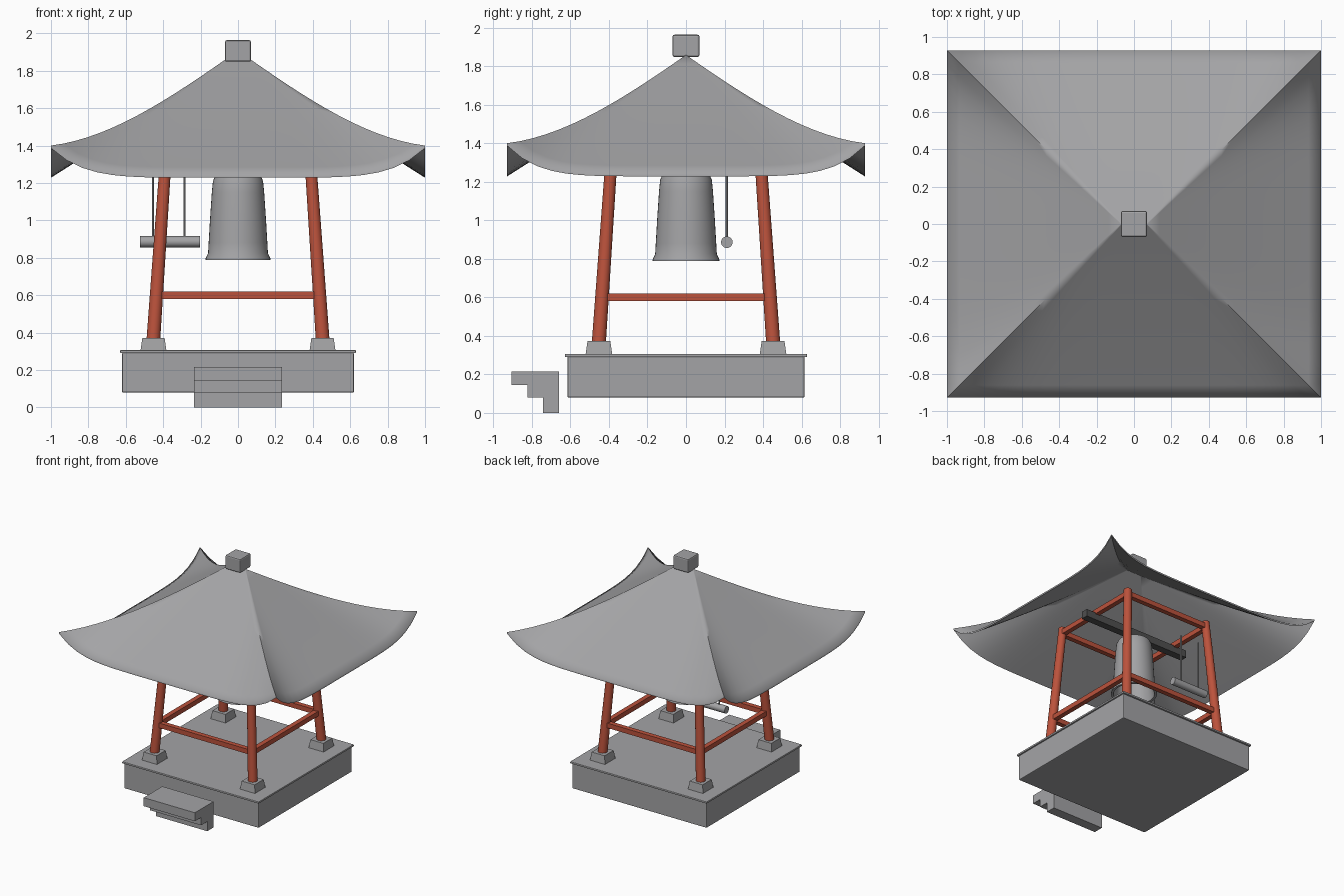
import bpy, bmesh, math
from mathutils import Vector

if "Cube" in bpy.data.objects:
    bpy.data.objects.remove(bpy.data.objects["Cube"])


def material(name, rgb):
    m = bpy.data.materials.new(name)
    m.diffuse_color = (*rgb, 1)
    m.use_nodes = True
    m.node_tree.nodes["Principled BSDF"].inputs["Base Color"].default_value = m.diffuse_color
    return m


GREY = material("stone_grey", (0.37, 0.37, 0.38))
RED = material("vermilion_red", (0.50, 0.085, 0.045))
DARK = material("dark_timber", (0.08, 0.08, 0.08))


def finish(name, bm, mat, smooth=None):
    bmesh.ops.recalc_face_normals(bm, faces=bm.faces)
    me = bpy.data.meshes.new(name)
    bm.to_mesh(me)
    bm.free()
    me.materials.append(mat)
    ob = bpy.data.objects.new(name, me)
    bpy.context.collection.objects.link(ob)
    if smooth:
        bpy.ops.object.select_all(action='DESELECT')
        ob.select_set(True)
        bpy.context.view_layer.objects.active = ob
        bpy.ops.object.shade_smooth_by_angle(angle=math.radians(smooth))
    return ob


def box(name, lo, hi, mat, bevel=0, taper=1):
    bm = bmesh.new()
    bmesh.ops.create_cube(bm, size=1)
    for v in bm.verts:
        k = taper if v.co.z > 0 else 1
        v.co = Vector([(a + b) / 2 + c * (b - a) * f
                       for a, b, c, f in zip(lo, hi, v.co, (k, k, 1))])
    if bevel:
        bmesh.ops.bevel(bm, geom=bm.edges[:], offset=bevel, segments=2,
                        profile=0.5, affect='EDGES')
    return finish(name, bm, mat)


def rod(name, a, b, r1, r2, mat, sides=20):
    a, b = Vector(a), Vector(b)
    bm = bmesh.new()
    bmesh.ops.create_cone(bm, cap_ends=True, segments=sides, radius1=r1,
                          radius2=r2, depth=(b - a).length)
    bm.transform((b - a).to_track_quat('Z', 'Y').to_matrix().to_4x4())
    bmesh.ops.translate(bm, verts=bm.verts, vec=(a + b) / 2)
    return finish(name, bm, mat, 40)


# platform with thin overhanging cap
box("platform", (-.62, -.615, .08), (.62, .615, .292), GREY, .006)
box("platform_cap", (-.63, -.628, .29), (.63, .628, .306), GREY, .004)

# front steps
for i, (y, z) in enumerate([(-.905, .145), (-.823, .08), (-.742, 0)]):
    box(f"step_{i + 1}", (-.236, y, z), (.236, y + .082, .216), GREY)


# leaning posts on tapered stone pads
def lean(z):
    return .452 - .0686 * (z - .37)


for i, (sx, sy) in enumerate([(-1, -1), (1, -1), (1, 1), (-1, 1)]):
    box(f"post_pad_{i + 1}", (sx * .452 - .069, sy * .452 - .069, .305),
        (sx * .452 + .069, sy * .452 + .069, .372), GREY, 0, .86)
    rod(f"post_{i + 1}", (sx * lean(.36), sy * lean(.36), .36),
        (sx * lean(1.385), sy * lean(1.385), 1.385), .037, .031, RED)

# lower and upper tie beams
for level, z in (("lower", .6), ("upper", 1.345)):
    d = lean(z)
    for s, side in ((-1, "a"), (1, "b")):
        box(f"{level}_beam_x_{side}", (-d, s * d - .02, z - .02),
            (d, s * d + .02, z + .02), RED)
        box(f"{level}_beam_y_{side}", (s * d - .02, -d, z - .02),
            (s * d + .02, d, z + .02), RED)

# beam that carries the bell
box("bell_beam", (-.49, -.03, 1.275), (.49, .03, 1.335), DARK)
rod("bell_hanger", (0, 0, 1.23), (0, 0, 1.29), .03, .03, GREY)

# hollow bell, turned from a profile
profile = [(0, 1.25), (.09, 1.248), (.122, 1.237), (.134, 1.21), (.14, 1.15),
           (.15, 1.0), (.157, .88), (.16, .825), (.172, .8), (.174, .788),
           (.155, .788), (.142, .85), (.125, 1.1), (.115, 1.2), (0, 1.22)]
bm = bmesh.new()
vs = [bm.verts.new((r, 0, z)) for r, z in profile]
es = [bm.edges.new(p) for p in zip(vs, vs[1:])]
bmesh.ops.spin(bm, geom=vs + es, cent=(0, 0, 0), axis=(0, 0, 1),
               angle=math.tau, steps=40)
bmesh.ops.remove_doubles(bm, verts=bm.verts, dist=1e-4)
finish("bell", bm, GREY, 40)

# striker log on two ropes
rod("striker_log", (-.524, .212, .886), (-.204, .212, .886), .03, .03, GREY)
for i, x in enumerate((-.455, -.286)):
    rod(f"striker_rope_{i + 1}", (x, .212, .9), (x, .212, 1.31),
        .006, .006, GREY, 8)


# sweeping hipped roof with upturned corners
def roof_z(t, s):
    return 1.858 - .616 * t - .03 * t * (1 - t) + .158 * t ** 3 * abs(s) ** 6


bm = bmesh.new()
ROWS, COLS = 14, 24
for side in range(4):
    sign = 1 if side < 2 else -1
    grid = []
    for i in range(ROWS + 1):
        t = i / ROWS
        hx, hy = .07 + .93 * t, .928 * t
        row = []
        for j in range(COLS + 1):
            s = 2 * j / COLS - 1
            x, y = (s * hx, sign * hy) if side % 2 else (sign * hx, s * hy)
            row.append(bm.verts.new((x, y, roof_z(t, s))))
        grid.append(row)
    for r0, r1 in zip(grid, grid[1:]):
        for j in range(COLS):
            bm.faces.new((r0[j], r0[j + 1], r1[j + 1], r1[j]))
bmesh.ops.remove_doubles(bm, verts=bm.verts, dist=1e-4)
# underside: a copy dropped a little, joined along the eaves
rim = [e for e in bm.edges if e.is_boundary]
copy = bmesh.ops.duplicate(bm, geom=bm.verts[:] + bm.edges[:] + bm.faces[:])
low = [g for g in copy["geom"] if isinstance(g, bmesh.types.BMVert)]
bmesh.ops.translate(bm, verts=low, vec=(0, 0, -.014))
for e in rim:
    a, b = e.verts
    bm.faces.new((a, b, copy["vert_map"][b], copy["vert_map"][a]))
finish("roof", bm, GREY, 60)

# finial block
box("roof_finial", (-.07, -.07, 1.848), (.07, .07, 1.963), GREY, .01)
